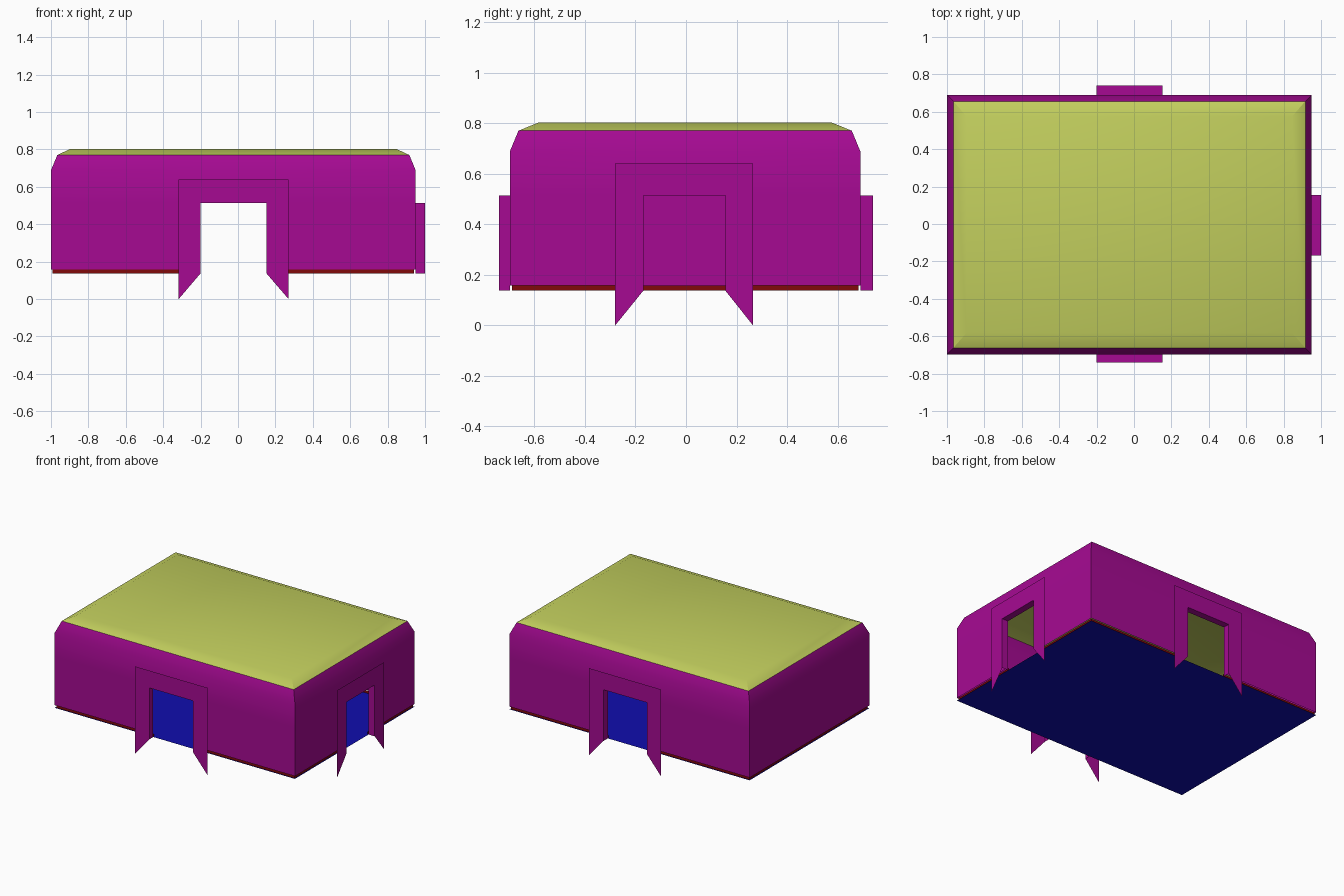
import bpy, bmesh, math

if "Cube" in bpy.data.objects:
    bpy.data.objects.remove(bpy.data.objects["Cube"])

# Main dimensions
X0, X1, Y0, Y1 = -1.0, 0.95, -0.697, 0.69
FLOOR, BAND, EAVE, RIM, TOP = 0.137, 0.157, 0.688, 0.77, 0.803
DOOR_TOP, TRIM_TOP = 0.513, 0.64
INSET = 0.034


def material(name, rgb):
    m = bpy.data.materials.new(name)
    m.diffuse_color = (*rgb, 1)
    m.use_nodes = True
    m.node_tree.nodes["Principled BSDF"].inputs["Base Color"].default_value = m.diffuse_color
    return m


PURPLE = material("purple", (0.38, 0.003, 0.29))
OLIVE = material("yellow_green", (0.54, 0.62, 0.11))
RED = material("dark_red", (0.22, 0.003, 0.003))
BLUE = material("blue", (0.005, 0.004, 0.42))


def make(name, faces, mat, smooth=False):
    """Object from a list of polygons, with coincident corners welded."""
    bm = bmesh.new()
    for f in faces:
        bm.faces.new([bm.verts.new(p) for p in f])
    bmesh.ops.remove_doubles(bm, verts=bm.verts[:], dist=1e-4)
    me = bpy.data.meshes.new(name)
    bm.to_mesh(me)
    bm.free()
    me.materials.append(mat)
    ob = bpy.data.objects.new(name, me)
    bpy.context.collection.objects.link(ob)
    if smooth:
        bpy.ops.object.select_all(action='DESELECT')
        ob.select_set(True)
        bpy.context.view_layer.objects.active = ob
        bpy.ops.object.shade_smooth_by_angle(angle=math.radians(30))
    return ob


# Each side: point mapping (along, height, outward), span, flip, door span, trim span, depth
SIDES = {
    "front": (lambda u, z, d: (u, Y0 - d, z), (X0, X1), False, (-0.2, 0.152), (-0.317, 0.27), 0.043),
    "back": (lambda u, z, d: (u, Y1 + d, z), (X0, X1), True, (-0.2, 0.152), (-0.317, 0.27), 0.05),
    "right": (lambda u, z, d: (X1 + d, u, z), (Y0, Y1), False, (-0.169, 0.156), (-0.28, 0.265), 0.05),
    "left": (lambda u, z, d: (X0 - d, u, z), (Y0, Y1), True, None, None, 0),
}

for side, (at, (a, b), flip, door, trim, depth) in SIDES.items():
    def poly(*pts):
        f = [at(*p) for p in pts]
        return f[::-1] if flip else f

    def rect(u0, u1, z0, z1, d=0):
        return poly((u0, z0, d), (u1, z0, d), (u1, z1, d), (u0, z1, d))

    cols = [a, *door, b] if door else [a, b]
    wall, band = [], []
    for i, (u0, u1) in enumerate(zip(cols, cols[1:])):
        # Wall panels, leaving the door column open below the lintel
        wall.append(rect(u0, u1, DOOR_TOP, EAVE))
        if not (door and i == 1):
            wall.append(rect(u0, u1, BAND, DOOR_TOP))
            band.append(rect(u0 + (0.008 if i == 0 else 0),
                             u1 - (0.008 if u1 == b else 0), FLOOR, BAND, -0.008))
        # Sloped upper edge of the wall
        t0 = u0 + INSET if u0 == a else u0
        t1 = u1 - INSET if u1 == b else u1
        wall.append(poly((u0, EAVE, 0), (u1, EAVE, 0), (t1, RIM, -INSET), (t0, RIM, -INSET)))
    make(side + "_wall", wall, PURPLE, True)
    make(side + "_base_band", band, RED)

    if door:
        (p, q), (m, n) = door, trim
        # Flat door surround with pointed legs, standing off the wall
        inner = [(p, FLOOR), (p, DOOR_TOP), (q, DOOR_TOP), (q, FLOOR)]
        outer = [(m, 0), (m, TRIM_TOP), (n, TRIM_TOP), (n, 0)]
        surround, reveal = [], []
        for k in range(3):
            i0, i1, o0, o1 = inner[k], inner[k + 1], outer[k], outer[k + 1]
            surround.append(poly(*[(*c, depth) for c in (o0, i0, i1, o1)]))
            # Passage sides and lintel linking the surround to the wall
            reveal.append(poly((*i0, depth), (*i0, 0), (*i1, 0), (*i1, depth)))
        make(side + "_door_surround", surround + reveal, PURPLE)

# Floor slab
make("floor", [[(X0, Y0, FLOOR), (X1, Y0, FLOOR), (X1, Y1, FLOOR), (X0, Y1, FLOOR)]], BLUE)


# Roof: flat top with a shallow sloped border
def ring(dx, dy, z):
    return [(X0 + dx, Y0 + dy, z), (X1 - dx, Y0 + dy, z), (X1 - dx, Y1 - dy, z), (X0 + dx, Y1 - dy, z)]


low, high = ring(INSET, INSET, RIM), ring(0.105, 0.115, TOP)
make("roof", [high] + [[low[i], low[(i + 1) % 4], high[(i + 1) % 4], high[i]] for i in range(4)],
     OLIVE, True)
